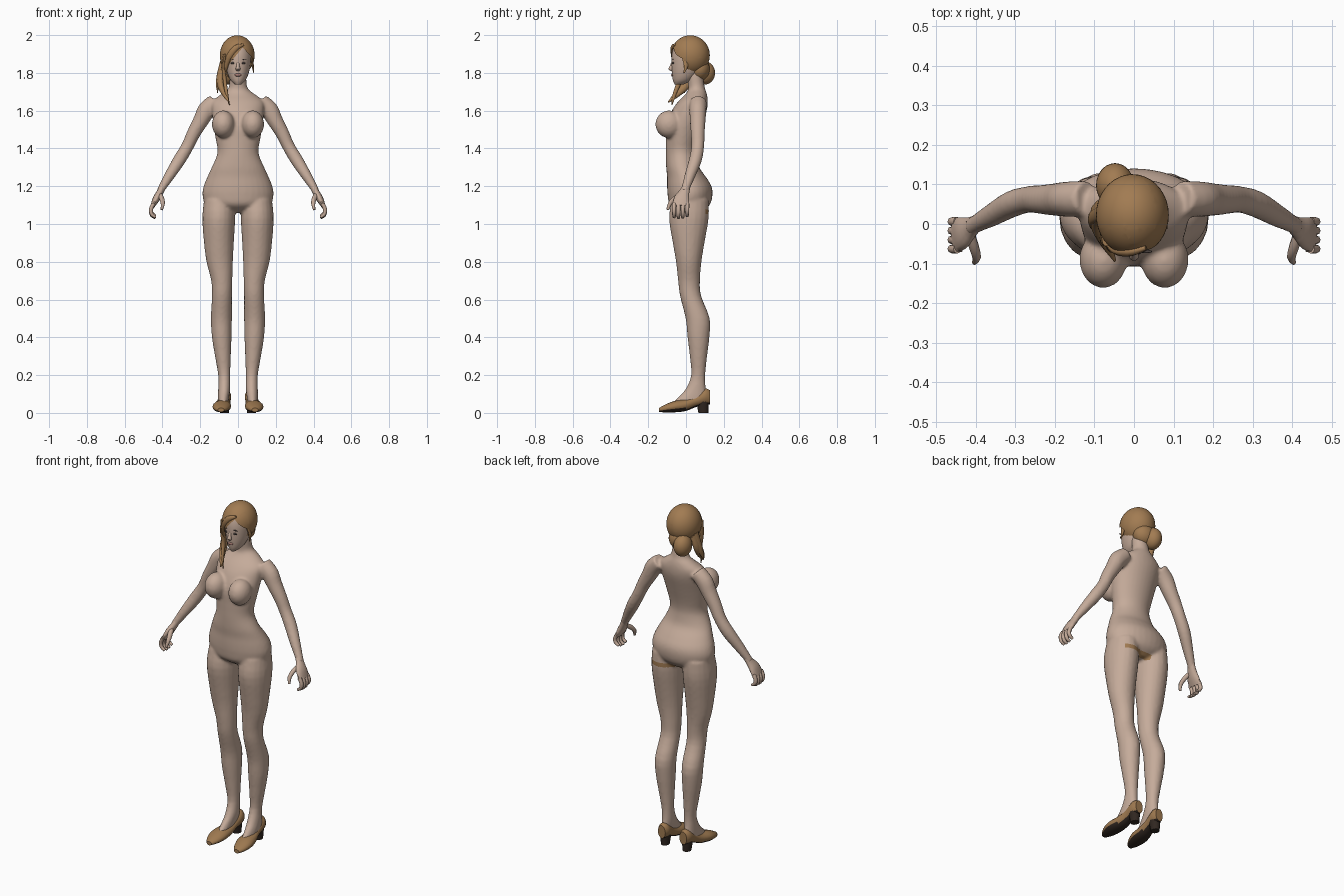
import bpy, bmesh, math
from mathutils import Vector, Matrix

X, Y, Z = Vector((1, 0, 0)), Vector((0, 1, 0)), Vector((0, 0, 1))


def material(name, rgb):
    m = bpy.data.materials.new(name)
    m.diffuse_color = (*rgb, 1)
    return m


SKIN = material("skin", (0.56, 0.41, 0.325))
HAIR = material("hair brown", (0.36, 0.20, 0.085))
SHOE = material("shoe leather", (0.34, 0.19, 0.08))
SOLE = material("dark sole", (0.03, 0.02, 0.015))
LIPS = material("lips", (0.36, 0.19, 0.16))
EYES = material("eyes", (0.07, 0.055, 0.05))


def finish(name, bm, *mats):
    bmesh.ops.recalc_face_normals(bm, faces=bm.faces[:])
    me = bpy.data.meshes.new(name)
    bm.to_mesh(me)
    bm.free()
    ob = bpy.data.objects.new(name, me)
    bpy.context.collection.objects.link(ob)
    for m in mats:
        me.materials.append(m)
    smooth(ob)
    return ob


def smooth(ob):
    bpy.ops.object.select_all(action='DESELECT')
    ob.select_set(True)
    bpy.context.view_layer.objects.active = ob
    bpy.ops.object.shade_smooth_by_angle(angle=math.radians(50))


def spline(secs, steps):
    """Catmull-Rom interpolation through section tuples."""
    pts = [Vector(s) for s in secs]
    pts = [2 * pts[0] - pts[1]] + pts + [2 * pts[-1] - pts[-2]]
    out = []
    for p0, p1, p2, p3 in zip(pts, pts[1:], pts[2:], pts[3:]):
        for k in range(steps):
            t = k / steps
            out.append(0.5 * (2 * p1 + (p2 - p0) * t + (2 * p0 - 5 * p1 + 4 * p2 - p3) * t * t
                              + (3 * p1 - p0 - 3 * p2 + p3) * t ** 3))
    return out + [pts[-2]]


def tube(bm, secs, n=16, steps=3, axes=None, side=1):
    """Loft ellipses (x, y, z, radius a, radius b); side=-1 mirrors in x."""
    rows = spline(secs, steps)
    rings = []
    for i, s in enumerate(rows):
        c = Vector(s[:3])
        if axes:
            u, v = axes
        else:
            t = (Vector(rows[min(i + 1, len(rows) - 1)][:3]) - Vector(rows[max(i - 1, 0)][:3])).normalized()
            v = (Y - t * t.dot(Y)).normalized()
            u = t.cross(v)
        a, b = max(s[3], .002), max(s[4], .002)
        ring = []
        for k in range(n):
            w = 2 * math.pi * k / n
            p = c + u * a * math.cos(w) + v * b * math.sin(w)
            ring.append(bm.verts.new((p.x * side, p.y, p.z)))
        rings.append(ring)
    for r, q in zip(rings, rings[1:]):
        for k in range(n):
            bm.faces.new((r[k], r[(k + 1) % n], q[(k + 1) % n], q[k]))
    bm.faces.new(rings[0])
    bm.faces.new(rings[-1])


def stack(rows):
    """(z, front y, back y, centre x, half width) to tube sections."""
    return [(x, (f + b) / 2, z, w, (b - f) / 2) for z, f, b, x, w in rows]


def ball(bm, c, r, seg=24):
    m = Matrix.Translation(c) @ Matrix.Diagonal((*r, 1))
    bmesh.ops.create_uvsphere(bm, u_segments=seg, v_segments=seg * 2 // 3, radius=1, matrix=m)


# Body: torso, bust, legs and arms fused into one skin
bm = bmesh.new()
tube(bm, stack([
    (1.06, -.03, .08, 0, .07), (1.10, -.085, .125, 0, .165), (1.15, -.097, .14, 0, .188),
    (1.20, -.10, .135, 0, .182), (1.25, -.10, .105, 0, .162), (1.30, -.105, .07, 0, .139),
    (1.36, -.107, .057, 0, .113), (1.40, -.107, .057, 0, .109), (1.45, -.107, .067, 0, .118),
    (1.52, -.105, .087, 0, .13), (1.60, -.075, .11, 0, .138), (1.65, -.04, .115, 0, .135),
    (1.69, .0, .11, 0, .085), (1.72, .012, .10, 0, .05), (1.78, .005, .09, 0, .044),
    (1.83, .0, .085, 0, .042)]), 32, 3, (X, Y))
LEG = stack([
    (1.13, -.075, .12, .10, .08), (1.03, -.09, .12, .102, .087), (.90, -.07, .098, .101, .079),
    (.80, -.053, .082, .097, .07), (.70, -.042, .074, .086, .056), (.62, -.032, .08, .085, .053),
    (.50, -.002, .126, .088, .056), (.40, .008, .124, .086, .052), (.30, .02, .112, .08, .042),
    (.20, .027, .102, .073, .032), (.13, .0, .105, .073, .032), (.09, -.035, .11, .076, .03),
    (.055, -.07, .105, .078, .028)])
ARM = [(.12, .065, 1.65, .042, .045), (.165, .063, 1.605, .048, .045), (.195, .062, 1.55, .042, .042),
       (.235, .062, 1.48, .036, .037), (.268, .062, 1.41, .033, .034), (.31, .05, 1.34, .034, .034),
       (.36, .022, 1.26, .028, .029), (.40, .0, 1.195, .021, .023), (.412, -.008, 1.172, .02, .025)]
for s in (1, -1):
    tube(bm, LEG, 20, 3, (X, Y), s)
    tube(bm, ARM, 18, 3, None, s)
    ball(bm, (s * .078, -.09, 1.528), (.06, .072, .073))
body = finish("body", bm)
mod = body.modifiers.new("fuse", 'REMESH')
mod.mode = 'VOXEL'
mod.voxel_size = .008
mod = body.modifiers.new("soften", 'SMOOTH')
mod.factor, mod.iterations = .5, 5
for m in list(body.modifiers):
    bpy.ops.object.modifier_apply(modifier=m.name)
body.data.materials.clear()
body.data.materials.append(SKIN)
body.data.materials.append(HAIR)
for p in body.data.polygons:  # brown crease below the seat
    c = p.center
    p.material_index = int(c.y > .06 and 1.052 < c.z < 1.078 and -.04 < c.x < .15)
smooth(body)

# Hands and shoes
for s, label in ((1, "left"), (-1, "right")):
    bm = bmesh.new()
    tube(bm, [(.395, .004, 1.205, .017, .02), (.412, -.008, 1.17, .018, .027),
              (.432, -.022, 1.135, .019, .041), (.452, -.028, 1.095, .012, .045)], 14, 3, None, s)
    for i in range(4):
        y, d = -.063 + .023 * i, (0, .004, .002, -.006)[i]
        tube(bm, [(.447, y, 1.108, .011, .012), (.461, y, 1.078, .011, .011),
                  (.456, y, 1.05 - d, .01, .01), (.436, y, 1.036 - d, .007, .008)], 8, 2, None, s)
    tube(bm, [(.414, -.03, 1.155, .013, .013), (.404, -.06, 1.135, .013, .014),
              (.398, -.085, 1.108, .011, .011), (.404, -.097, 1.075, .006, .007)], 8, 2, None, s)
    finish(label + "_hand", bm, SKIN)

    bm = bmesh.new()
    rows = [(-.142, .09, .016, .004, .026), (-.11, .089, .037, .003, .044), (-.06, .086, .049, .003, .064),
            (0, .08, .042, .010, .074), (.05, .074, .034, .03, .095), (.10, .071, .035, .042, .128),
            (.128, .07, .024, .045, .12)]
    tube(bm, [(x, y, (lo + hi) / 2, w, (hi - lo) / 2) for y, x, w, lo, hi in rows], 16, 3, (X, Z), s)
    ob = finish(label + "_shoe", bm, SHOE, SOLE)
    for p in ob.data.polygons:
        p.material_index = int(p.normal.z < -.6)

    bm = bmesh.new()
    tube(bm, [(.071, .092, 0, .023, .026), (.071, .09, .03, .026, .03), (.071, .088, .06, .03, .033)],
         12, 1, (X, Y), s)
    finish(label + "_heel", bm, SOLE)
    bm = bmesh.new()
    ball(bm, (s * .028, -.0685, 1.852), (.013, .005, .0055), 12)
    ball(bm, (s * .029, -.0695, 1.872), (.017, .004, .0025), 12)
    finish(label + "_eye_and_brow", bm, EYES)

# Head with nose
bm = bmesh.new()
tube(bm, stack([
    (1.738, -.06, -.015, 0, .015), (1.76, -.069, .03, 0, .039), (1.80, -.075, .07, 0, .057),
    (1.85, -.077, .095, 0, .067), (1.90, -.075, .105, 0, .07), (1.95, -.058, .09, 0, .06),
    (1.98, -.02, .06, 0, .03)]), 24, 3, (X, Y))
tube(bm, [(0, -.07, 1.86, .007, .006), (0, -.078, 1.835, .009, .009),
          (0, -.081, 1.82, .013, .012), (0, -.074, 1.81, .007, .006)], 10, 2, (X, Y))
finish("head", bm, SKIN)
bm = bmesh.new()
ball(bm, (0, -.0725, 1.789), (.019, .006, .008), 12)
finish("lips", bm, LIPS)

# Hair cap with the face opening cut along three planes
bm = bmesh.new()
ball(bm, (-.004, .023, 1.893), (.092, .103, .106), 36)
PART = Vector((.025, 0, 1.935))
right_n, left_n = Vector((1.1, 0, 1)), Vector((-1.2, 0, 1))
for co, no in ((Vector((0, -.012, 0)), Y), (PART, right_n), (PART, left_n)):
    bmesh.ops.bisect_plane(bm, geom=bm.verts[:] + bm.edges[:] + bm.faces[:], plane_co=co, plane_no=no)
gone = []
for f in bm.faces:
    c = f.calc_center_median()
    if c.y < -.012 and (c - PART).dot(right_n) < 0 and (c - PART).dot(left_n) < 0:
        gone.append(f)
bmesh.ops.delete(bm, geom=gone, context='FACES')
finish("hair_cap", bm, HAIR)

# Gathered hair at the nape and the bun
bm = bmesh.new()
ball(bm, (-.012, .07, 1.82), (.066, .056, .062))
finish("nape_hair", bm, HAIR)
bm = bmesh.new()
ball(bm, (-.048, .098, 1.80), (.048, .056, .062))
finish("hair_bun", bm, HAIR)

# Loose locks over the right shoulder, fringe and wisps
LOCKS = {
    "long_lock": [(-.075, .035, 1.85, .018, .03), (-.092, .025, 1.78, .019, .03),
                  (-.09, -.005, 1.73, .018, .024), (-.07, -.05, 1.685, .013, .016), (-.048, -.093, 1.645, .003, .004)],
    "outer_lock": [(-.085, .03, 1.86, .01, .02), (-.098, .02, 1.79, .014, .02),
                   (-.108, .01, 1.74, .009, .015), (-.108, -.01, 1.695, .002, .003)],
    "front_lock": [(-.07, -.035, 1.90, .012, .022), (-.076, -.035, 1.83, .011, .02),
                   (-.07, -.035, 1.76, .01, .014), (-.06, -.06, 1.69, .008, .01), (-.045, -.075, 1.63, .002, .003)],
    "fringe": [(.03, -.06, 1.95, .006, .006), (-.01, -.07, 1.932, .016, .012),
               (-.042, -.066, 1.89, .017, .012), (-.062, -.045, 1.84, .012, .012), (-.07, -.03, 1.79, .006, .008)],
    "side_wisp": [(.07, -.01, 1.88, .006, .012), (.078, .0, 1.84, .006, .012), (.083, -.01, 1.80, .002, .003)],
}
for name, secs in LOCKS.items():
    bm = bmesh.new()
    tube(bm, secs, 10, 3)
    finish(name, bm, HAIR)
